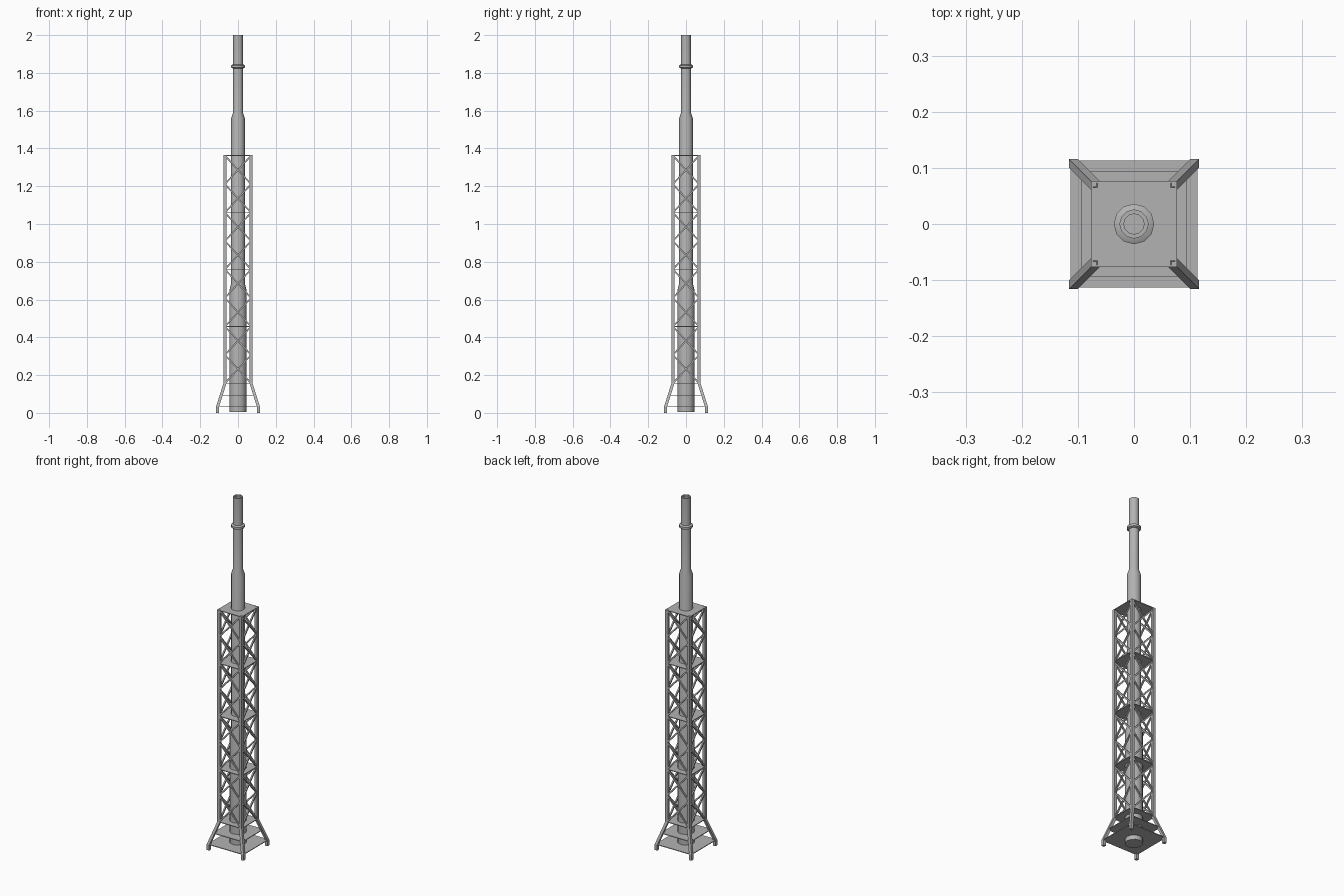
import bpy, bmesh, math
from mathutils import Vector, Matrix

old = bpy.data.objects.get("Cube")
if old:
    bpy.data.objects.remove(old, do_unlink=True)

steel = bpy.data.materials.new("grey_steel")
steel.use_nodes = True
GREY = (0.45, 0.45, 0.45, 1)
steel.diffuse_color = GREY
steel.node_tree.nodes["Principled BSDF"].inputs["Base Color"].default_value = GREY

HALF, FOOT = 0.077, 0.116      # half widths of tower and feet
LEG, BRACE, PLATE = 0.016, 0.008, 0.004
DECKS = [0.157, 0.457, 0.76, 1.06, 1.362]


def finish(name, bm, smooth=False):
    bmesh.ops.recalc_face_normals(bm, faces=bm.faces[:])
    mesh = bpy.data.meshes.new(name)
    bm.to_mesh(mesh)
    bm.free()
    mesh.materials.append(steel)
    ob = bpy.data.objects.new(name, mesh)
    bpy.context.collection.objects.link(ob)
    if smooth:
        bpy.ops.object.select_all(action="DESELECT")
        ob.select_set(True)
        bpy.context.view_layer.objects.active = ob
        bpy.ops.object.shade_smooth_by_angle(angle=math.radians(35))
    return ob


def lathe(name, profile, sides=12):
    """Stack of rings from (radius, height) pairs, capped at both ends."""
    bm = bmesh.new()
    rings = []
    for r, z in profile:
        rings.append([bm.verts.new((r * math.cos(a), r * math.sin(a), z))
                      for a in (math.tau * i / sides for i in range(sides))])
    for low, high in zip(rings, rings[1:]):
        for i in range(sides):
            j = (i + 1) % sides
            bm.faces.new((low[i], low[j], high[j], high[i]))
    bm.faces.new(rings[0])
    bm.faces.new(rings[-1])
    return finish(name, bm, smooth=True)


def bar(bm, a, b, width):
    """Square bar between two points."""
    a, b = Vector(a), Vector(b)
    turn = (b - a).to_track_quat("Z", "Y").to_matrix().to_4x4()
    size = Matrix.Diagonal((width, width, (b - a).length, 1))
    bmesh.ops.create_cube(bm, size=1, matrix=Matrix.Translation((a + b) / 2) @ turn @ size)


# Telescoping mast with a recessed tip
lathe("mast", [(0.045, 0.005), (0.045, 0.65), (0.036, 0.685), (0.036, 1.56),
               (0.026, 1.59), (0.026, 2.0), (0.018, 2.0), (0.018, 1.99)])
lathe("mast_collar", [(0.027, 1.823), (0.036, 1.828), (0.036, 1.84), (0.027, 1.845)])

# Corner legs: upright feet, sloped struts, straight columns
for sx, sy, label in ((1, -1, "front_left"), (-1, -1, "front_right"),
                      (1, 1, "back_left"), (-1, 1, "back_right")):
    bm = bmesh.new()
    rings = []
    for half, z in ((FOOT, 0), (FOOT, 0.033), (HALF, DECKS[0]), (HALF, DECKS[-1])):
        rings.append([bm.verts.new((sx * (half - LEG * u), sy * (half - LEG * v), z))
                      for u, v in ((0, 0), (1, 0), (1, 1), (0, 1))])
    for low, high in zip(rings, rings[1:]):
        for i in range(4):
            j = (i + 1) % 4
            bm.faces.new((low[i], low[j], high[j], high[i]))
    bm.faces.new(rings[0])
    bm.faces.new(rings[-1])
    finish("leg_" + label, bm)

# Deck plates
plates = [(0.032, 0.113), (0.093, 0.094)] + [(z, HALF) for z in DECKS]
for n, (z, half) in enumerate(plates):
    bm = bmesh.new()
    bmesh.ops.create_cube(bm, size=1, matrix=Matrix.Translation((0, 0, z))
                          @ Matrix.Diagonal((2 * half, 2 * half, PLATE, 1)))
    finish("deck_%d" % (n + 1), bm)

# Cross bracing: two crosses per bay on every side
reach = HALF - LEG / 2
for side, label in enumerate(("front", "left", "back", "right")):
    bm = bmesh.new()
    for low, high in zip(DECKS, DECKS[1:]):
        mid = (low + high) / 2
        for z0, z1 in ((low, mid), (mid, high)):
            for s in (-1, 1):
                bar(bm, (-s * reach, -reach, z0), (s * reach, -reach, z1), BRACE)
    bm.transform(Matrix.Rotation(side * math.pi / 2, 4, "Z"))
    finish("bracing_" + label, bm)
